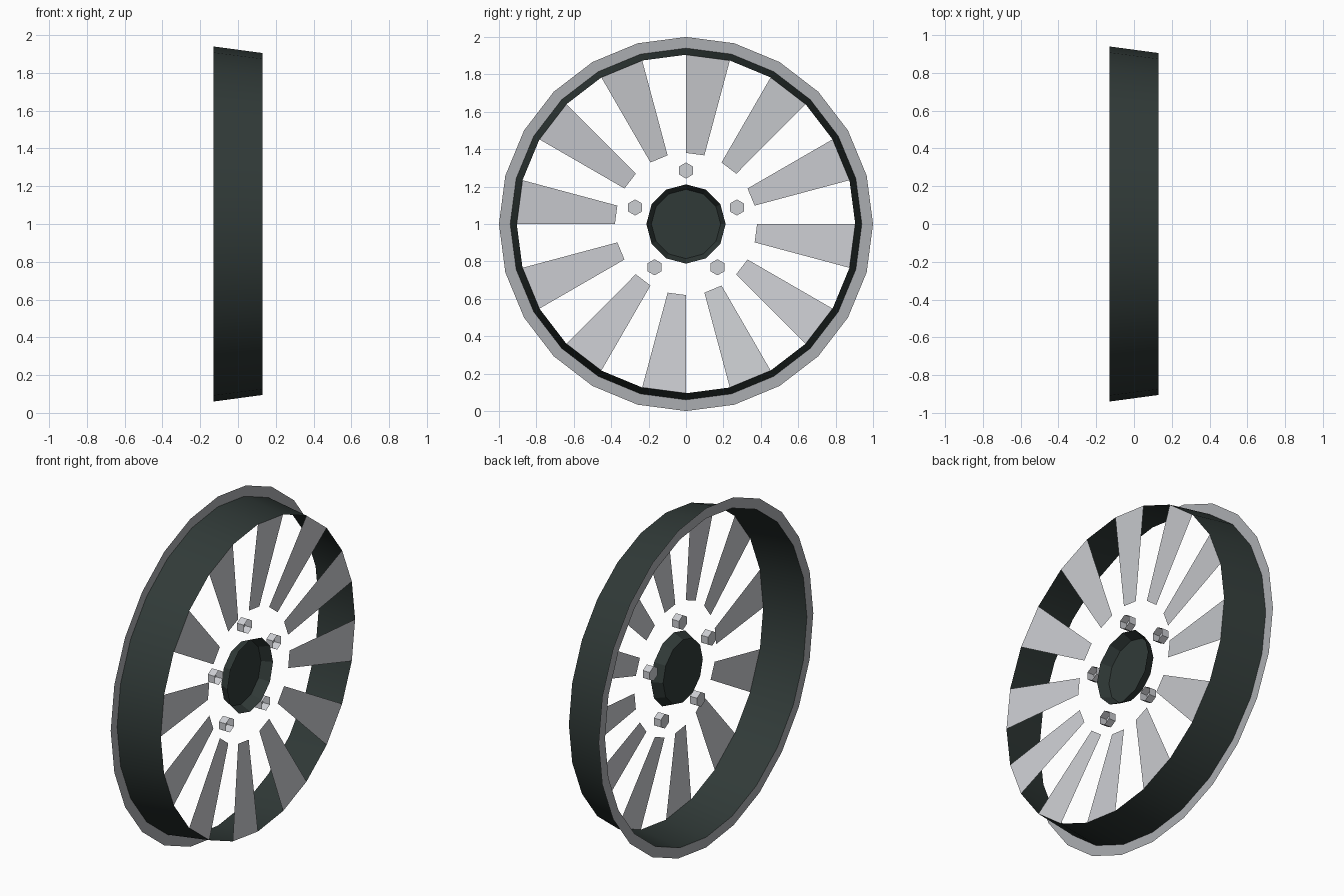
import bpy, bmesh
from math import sin, cos, radians, pi

if "Cube" in bpy.data.objects:
    bpy.data.objects.remove(bpy.data.objects["Cube"])


def material(name, rgb):
    m = bpy.data.materials.new(name)
    m.diffuse_color = (*rgb, 1)
    m.use_nodes = True
    m.node_tree.nodes["Principled BSDF"].inputs["Base Color"].default_value = m.diffuse_color
    return m


DARK = material("dark_green_grey", (0.030, 0.042, 0.039))
LIGHT = material("light_grey", (0.60, 0.61, 0.64))
MID = material("mid_grey", (0.41, 0.42, 0.44))


def polar(x, r, a, cy=0.0, cz=1.0):
    """Point on a circle around the x axis, angle measured from the top."""
    return (x, cy + r * sin(a), cz + r * cos(a))


def finish(name, bm, mat, smooth=False):
    me = bpy.data.meshes.new(name)
    bm.to_mesh(me)
    bm.free()
    me.materials.append(mat)
    for p in me.polygons:
        p.use_smooth = smooth
    ob = bpy.data.objects.new(name, me)
    bpy.context.collection.objects.link(ob)
    return ob


def lathe(name, profile, sides, mat, floor=False, cy=0.0, cz=1.0, smooth=False):
    """Spin an (x, radius) profile; optionally close the last ring."""
    bm = bmesh.new()
    rings = [[bm.verts.new(polar(x, r, 2 * pi * i / sides, cy, cz)) for i in range(sides)]
             for x, r in profile]
    for a, b in zip(rings, rings[1:]):
        for i in range(sides):
            j = (i + 1) % sides
            bm.faces.new((a[i], b[i], b[j], a[j]))
    if floor:
        bm.faces.new(rings[-1][::-1])
    return finish(name, bm, mat, smooth)


# Tapered barrel and the flat flange on its wide end
lathe("barrel", [(0.13, 0.905), (-0.13, 0.94)], 24, DARK, smooth=True)
lathe("flange", [(-0.13, 0.94), (-0.13, 1.0)], 24, MID)

# Twelve wedge spokes, dished inwards towards the hub
for k in range(12):
    a, b = radians(30 * k), radians(30 * k + 15)
    bm = bmesh.new()
    corners = [(0.07, 0.38, a), (0.07, 0.38, b), (0.13, 0.905, b), (0.13, 0.905, a)]
    bm.faces.new([bm.verts.new(polar(*c)) for c in corners])
    bm.normal_update()
    if next(iter(bm.faces)).normal.x < 0:
        bmesh.ops.reverse_faces(bm, faces=bm.faces[:])
    finish(f"spoke_{k + 1}", bm, LIGHT)

# Recessed hub cup
lathe("hub", [(0.08, 0.212), (0.02, 0.185)], 12, DARK, floor=True)

# Five hexagonal bolt cups around the hub
for k in range(5):
    _, y, z = polar(0, 0.286, radians(72 * k))
    lathe(f"bolt_{k + 1}", [(0.065, 0.043), (0.02, 0.043)], 6, LIGHT, floor=True, cy=y, cz=z)
